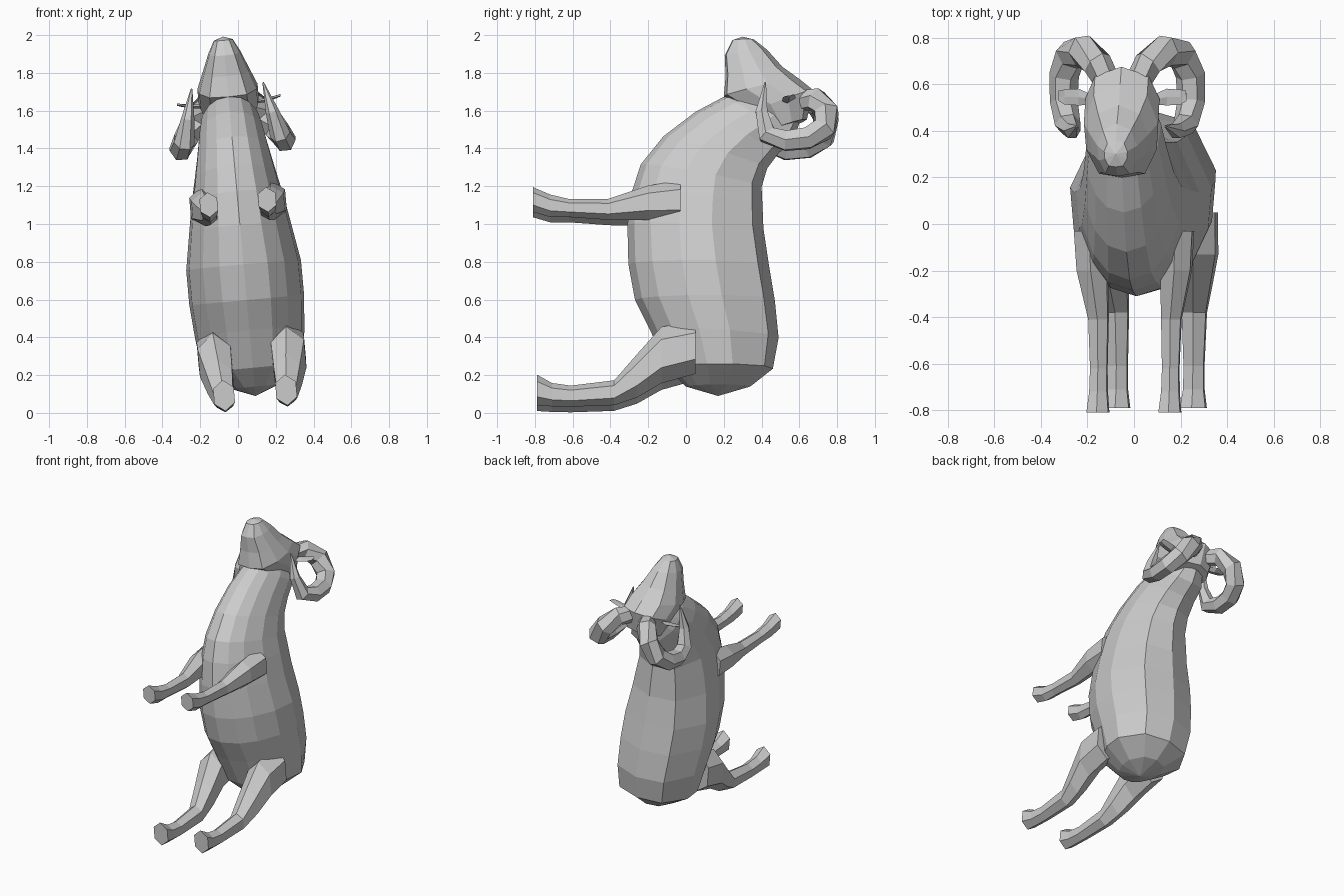
import bpy, bmesh, math
from mathutils import Vector

if "Cube" in bpy.data.objects:
    bpy.data.objects.remove(bpy.data.objects["Cube"])

TILT = -0.09      # the whole animal leans slightly sideways
SHIFT = 0.10

wool = bpy.data.materials.new("plain grey")
wool.diffuse_color = (0.6, 0.6, 0.6, 1)
wool.use_nodes = True
wool.node_tree.nodes["Principled BSDF"].inputs["Base Color"].default_value = wool.diffuse_color


def loft(name, rings, start=None, end=None, mirror=False):
    """Skin a list of equal-length rings; ends close to a pole or a flat cap."""
    bm = bmesh.new()
    loops = [[bm.verts.new(p) for p in r] for r in rings]
    n = len(loops[0])
    for a, b in zip(loops, loops[1:]):
        for i in range(n):
            j = (i + 1) % n
            bm.faces.new((a[i], a[j], b[j], b[i]))
    for loop, pole in ((loops[0], start), (loops[-1], end)):
        if pole:
            p = bm.verts.new(pole)
            for i in range(n):
                bm.faces.new((loop[i], loop[(i + 1) % n], p))
        else:
            bm.faces.new(loop)
    bmesh.ops.recalc_face_normals(bm, faces=bm.faces)
    mesh = bpy.data.meshes.new(name)
    bm.to_mesh(mesh)
    bm.free()
    mesh.materials.append(wool)
    ob = bpy.data.objects.new(name, mesh)
    bpy.context.collection.objects.link(ob)
    ob.rotation_euler.y = TILT
    ob.location.x = SHIFT
    if mirror:
        ob.modifiers.new("mirror", 'MIRROR')
    return ob


def section(front, back, w, half):
    """Symmetric ring from a front (y, z) point to a back one; half = (width, depth) fractions."""
    f, b = Vector((0, *front)), Vector((0, *back))
    right = [f.lerp(b, d) + Vector((w * k, 0, 0)) for k, d in half]
    left = [Vector((-p.x, p.y, p.z)) for p in right[-2:0:-1]]
    return right + left


# body: rump to neck
BODY = [(0, 0), (.42, .05), (.71, .17), (.95, .38), (1, .62), (.65, .92), (0, 1)]
body_rings = [
    ((0.00, 0.14), (0.34, 0.14), .13),
    ((-0.10, 0.24), (0.46, 0.235), .265),
    ((-0.19, 0.44), (0.49, 0.40), .29),
    ((-0.27, 0.60), (0.47, 0.60), .305),
    ((-0.305, 0.79), (0.44, 0.78), .305),
    ((-0.31, 1.00), (0.41, 0.98), .27),
    ((-0.285, 1.18), (0.405, 1.10), .245),
    ((-0.24, 1.32), (0.40, 1.20), .22),
    ((-0.12, 1.47), (0.43, 1.30), .195),
    ((0.05, 1.60), (0.49, 1.38), .175),
    ((0.20, 1.68), (0.57, 1.45), .155),
    ((0.32, 1.70), (0.60, 1.54), .11),
]
loft("body", [section(*r, BODY) for r in body_rings], start=(0, 0.17, 0.09))

# head: muzzle to back of skull
HEAD = [(0, 0), (.62, .04), (.95, .3), (1, .58), (.72, .88), (0, 1)]
head_rings = [
    ((0.245, 1.98), (0.36, 1.985), .05),
    ((0.205, 1.90), (0.43, 1.93), .085),
    ((0.21, 1.79), (0.51, 1.84), .125),
    ((0.20, 1.68), (0.60, 1.775), .16),
    ((0.35, 1.59), (0.675, 1.715), .16),
    ((0.45, 1.50), (0.64, 1.56), .12),
]
loft("head", [section(*r, HEAD) for r in head_rings], start=(0, 0.30, 2.0))


def leg(name, stations):
    """Six-sided leg; stations are (y, centre x, centre z, half width, half height)."""
    angles = [math.pi / 2 + i * math.pi / 3 for i in range(6)]
    loft(name, [[(x + w * 1.15 * math.cos(a), y, z + h * math.sin(a)) for a in angles]
                for y, x, z, w, h in stations], mirror=True)


leg("front_legs", [
    (-0.81, .155, 1.120, .047, .066),
    (-0.72, .155, 1.087, .038, .060),
    (-0.62, .155, 1.075, .036, .048),
    (-0.41, .157, 1.068, .042, .056),
    (-0.20, .180, 1.100, .065, .092),
    (-0.03, .185, 1.110, .070, .110),
])
leg("hind_legs", [
    (-0.79, .165, .107, .055, .082),
    (-0.71, .165, .082, .044, .062),
    (-0.61, .165, .074, .043, .056),
    (-0.38, .168, .092, .052, .066),
    (-0.26, .180, .180, .070, .115),
    (-0.13, .195, .290, .088, .150),
    (0.05, .195, .330, .090, .140),
])

# curled horns: tapered six-sided tube along a spiral
horn_path = [
    (.06, .60, 1.655, .055), (.11, .69, 1.655, .065), (.18, .745, 1.58, .070),
    (.24, .725, 1.485, .068), (.272, .64, 1.435, .064), (.275, .53, 1.422, .060),
    (.255, .43, 1.455, .055), (.225, .40, 1.58, .036), (.19, .42, 1.74, .004),
]
centres = [Vector(p[:3]) for p in horn_path]
horn_rings = []
for i, p in enumerate(horn_path):
    t = (centres[min(i + 1, len(centres) - 1)] - centres[max(i - 1, 0)]).normalized()
    u = Vector((1, 0, 0))
    u = (u - t * u.dot(t)).normalized()
    v = t.cross(u)
    horn_rings.append([centres[i] + p[3] * (math.cos(a) * u + math.sin(a) * v)
                       for a in [k * math.pi / 3 for k in range(6)]])
loft("horns", horn_rings, mirror=True)

# small leaf-shaped ears
ear_rings = [[(x, y - w, z), (x, y, z + h), (x, y + w, z + .01), (x, y, z - h)]
             for x, y, z, w, h in [(.11, .53, 1.64, .015, .010),
                                   (.19, .545, 1.645, .036, .010),
                                   (.25, .545, 1.655, .032, .006),
                                   (.275, .55, 1.66, .022, .003)]]
loft("ears", ear_rings, mirror=True)
